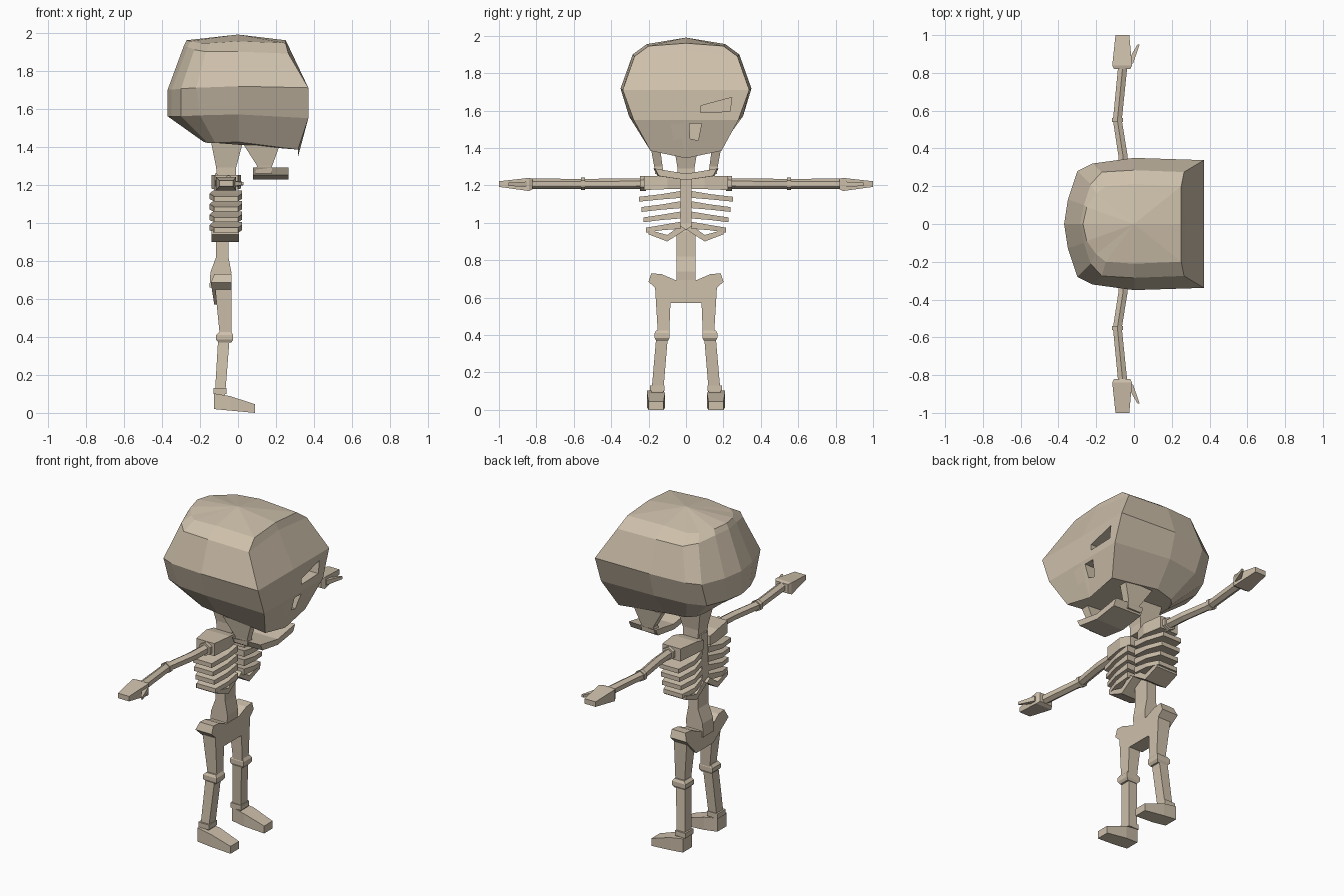
import bpy, bmesh, math
from mathutils import Vector

if "Cube" in bpy.data.objects:
    bpy.data.objects.remove(bpy.data.objects["Cube"])

bone = bpy.data.materials.new("bone")
bone.diffuse_color = (0.62, 0.53, 0.41, 1)
bone.use_nodes = True
bone.node_tree.nodes["Principled BSDF"].inputs["Base Color"].default_value = bone.diffuse_color


def loft(name, rings, mirror=False):
    """Skin a list of equal-length closed rings and cap both ends."""
    bm = bmesh.new()
    vs = [[bm.verts.new(p) for p in r] for r in rings]
    n = len(vs[0])
    for a, b in zip(vs, vs[1:]):
        for i in range(n):
            j = (i + 1) % n
            bm.faces.new((a[i], a[j], b[j], b[i]))
    bm.faces.new(vs[0])
    bm.faces.new(vs[-1])
    if mirror:
        geo = bm.verts[:] + bm.edges[:] + bm.faces[:]
        dup = bmesh.ops.duplicate(bm, geom=geo)["geom"]
        for v in dup:
            if isinstance(v, bmesh.types.BMVert):
                v.co.y *= -1
    bmesh.ops.recalc_face_normals(bm, faces=bm.faces[:])
    me = bpy.data.meshes.new(name)
    bm.to_mesh(me)
    bm.free()
    me.materials.append(bone)
    ob = bpy.data.objects.new(name, me)
    bpy.context.collection.objects.link(ob)
    return ob


def rect_z(x0, x1, y0, y1, z):
    return [(x0, y0, z), (x1, y0, z), (x1, y1, z), (x0, y1, z)]


def rect_y(y, x0, x1, z0, z1):
    return [(x0, y, z0), (x1, y, z0), (x1, y, z1), (x0, y, z1)]


def prism_x(name, yz, x0, x1, mirror=False):
    return loft(name, [[(x, y, z) for y, z in yz] for x in (x0, x1)], mirror)


def tube_y(name, stations, sides=6):
    """Faceted arm piece running along y: (y, centre x, centre z, radius)."""
    ang = [2 * math.pi * (i + 0.5) / sides for i in range(sides)]
    return loft(name, [[(x + r * math.cos(a), y, z + r * math.sin(a)) for a in ang]
                       for y, x, z, r in stations], True)


# Skull: half rings from front centre to back centre, mirrored across y
half = [
    [(.25, 0, 1.96), (.25, .2, 1.945), (0, .21, 1.955), (-.15, .2, 1.945), (-.20, .16, 1.945), (-.25, .09, 1.955), (-.27, 0, 1.96)],
    [(.27, 0, 1.92), (.265, .275, 1.89), (0, .285, 1.90), (-.17, .275, 1.90), (-.23, .21, 1.91), (-.265, .10, 1.925), (-.285, 0, 1.93)],
    [(.37, 0, 1.71), (.37, .338, 1.71), (0, .35, 1.718), (-.22, .32, 1.71), (-.30, .28, 1.705), (-.35, .13, 1.70), (-.37, 0, 1.70)],
    [(.37, 0, 1.55), (.37, .28, 1.55), (0, .305, 1.57), (-.20, .28, 1.565), (-.30, .23, 1.56), (-.35, .11, 1.56), (-.37, 0, 1.56)],
    [(.315, 0, 1.345), (.315, .19, 1.385), (0, .2, 1.425), (-.12, .17, 1.42), (-.16, .13, 1.42), (-.18, .07, 1.425), (-.18, 0, 1.43)],
]
rings = [h + [(x, -y, z) for x, y, z in h[-2:0:-1]] for h in half]
skull = loft("skull", rings)
bm = bmesh.new()
bm.from_mesh(skull.data)
top = max((f for f in bm.faces if len(f.verts) > 4), key=lambda f: f.calc_center_median().z)
bmesh.ops.poke(bm, faces=[top])
for v in bm.verts:
    if len(v.link_edges) == 12:
        v.co = Vector((0, 0, 1.99))
bm.to_mesh(skull.data)
bm.free()

# Eye sockets and nostrils cut into the face
eye = [(.077, 1.59), (.235, 1.595), (.245, 1.67), (.077, 1.625)]
nostril = [(.022, 1.45), (.065, 1.44), (.083, 1.53), (.018, 1.53)]
for name, shape in (("eye_cutter", eye), ("nostril_cutter", nostril)):
    cutter = prism_x(name, shape, .25, .5, True)
    cutter.hide_render = True
    cutter.hide_viewport = True
    cutter.display_type = 'WIRE'
    m = skull.modifiers.new(name, 'BOOLEAN')
    m.operation = 'DIFFERENCE'
    m.solver = 'EXACT'
    m.object = cutter

# Jaw: chin slab with a branch rising on each side
chin = [(-.165, 1.29), (-.145, 1.25), (0, 1.228), (.145, 1.25), (.165, 1.29), (0, 1.262)]
loft("jaw", [[(.08, y * 1.05, z) for y, z in chin], [(.265, y, z) for y, z in chin]])
loft("jaw_branch", [rect_z(.09, .18, .12, .165, 1.26), rect_z(.10, .18, .125, .17, 1.30),
                    rect_z(.03, .22, .14, .19, 1.41)], True)

# Neck, spine and lumbar column
loft("neck", [rect_z(-.11, -.01, -.045, .045, 1.24), rect_z(-.115, -.01, -.045, .045, 1.29),
              rect_z(-.145, .03, -.07, .07, 1.44)])
loft("spine", [rect_z(-.15, -.04, -.05, .05, .66), rect_z(-.145, -.035, -.05, .05, .74),
               rect_z(-.115, -.05, -.05, .05, .82), rect_z(-.115, -.05, -.05, .05, .95),
               rect_z(-.13, -.06, -.03, .03, 1.0), rect_z(-.12, -.05, -.03, .03, 1.26)])

# Shoulder blocks
loft("shoulder", [rect_y(.03, -.14, .0, 1.18, 1.235), rect_y(.10, -.14, .015, 1.18, 1.25),
                  rect_y(.225, -.12, 0, 1.175, 1.25)], True)

# Ribs: drooping plates, thicker toward the spine
for i in range(4):
    z, tip = 1.165 - i * .055, .25 - i * .012
    loft("rib_%d" % (i + 1), [
        rect_y(.03, -.13, .02, z - .032, z + .005),
        rect_y(.13, -.15, .02, z - .04, z - .012),
        rect_y(tip, -.125, 0, z - .052, z - .026)], True)
prism_x("lowest_rib", [(0, .965), (.10, .90), (.20, .938), (.20, .962), (.10, .935), (.03, .985)],
        -.14, .005, True)

# Pelvis: wide hip profile with flared back
hip = [(-.08, .57), (.08, .57), (.20, .685), (.185, .73), (.13, .725), (.06, .695),
       (-.06, .695), (-.13, .725), (-.185, .73), (-.20, .685)]
loft("pelvis", [[(-.125 - .4 * max(0, .73 - z) * (z > .6), y, z) for y, z in hip],
                [(-.035, y, z) for y, z in hip]])

# Arms: bones with thicker joints
tube_y("upper_arm", [(.22, -.05, 1.21, .028), (.36, -.058, 1.208, .028), (.55, -.088, 1.208, .027)])
tube_y("forearm", [(.55, -.088, 1.208, .027), (.83, -.06, 1.208, .028)])
tube_y("shoulder_joint", [(.215, -.05, 1.21, .04), (.245, -.05, 1.21, .04)])
tube_y("elbow", [(.54, -.088, 1.208, .034), (.562, -.088, 1.208, .034)])
loft("hand", [rect_y(.82, -.105, -.02, 1.18, 1.235), rect_y(.84, -.115, -.01, 1.17, 1.24),
              rect_y(1.0, -.098, -.025, 1.192, 1.222)], True)
loft("thumb", [rect_y(.85, -.04, -.005, 1.19, 1.22), rect_y(.95, .018, .03, 1.198, 1.214)], True)

# Legs: thigh, knee, shin, ankle and foot
loft("thigh", [rect_z(-.095, -.035, .09, .15, .40), rect_z(-.12, -.035, .08, .165, .65)], True)
loft("knee", [rect_z(-.10, -.035, .095, .16, .37), rect_z(-.115, -.025, .088, .168, .385),
              rect_z(-.115, -.025, .088, .168, .41), rect_z(-.10, -.035, .095, .16, .425)], True)
loft("shin", [rect_z(-.122, -.068, .122, .185, .09), rect_z(-.105, -.045, .098, .16, .38)], True)
loft("ankle", [rect_z(-.13, -.06, .115, .192, .10), rect_z(-.13, -.06, .115, .192, .13)], True)
sole = [(-.125, .02, .102), (-.04, .012, .088), (.09, .0, .045)]
width = [(.12, .208), (.112, .208), (.12, .20)]
loft("foot", [[(x, a, lo), (x, b, lo), (x, b, hi), (x, a, hi)]
              for (x, lo, hi), (a, b) in zip(sole, width)], True)
